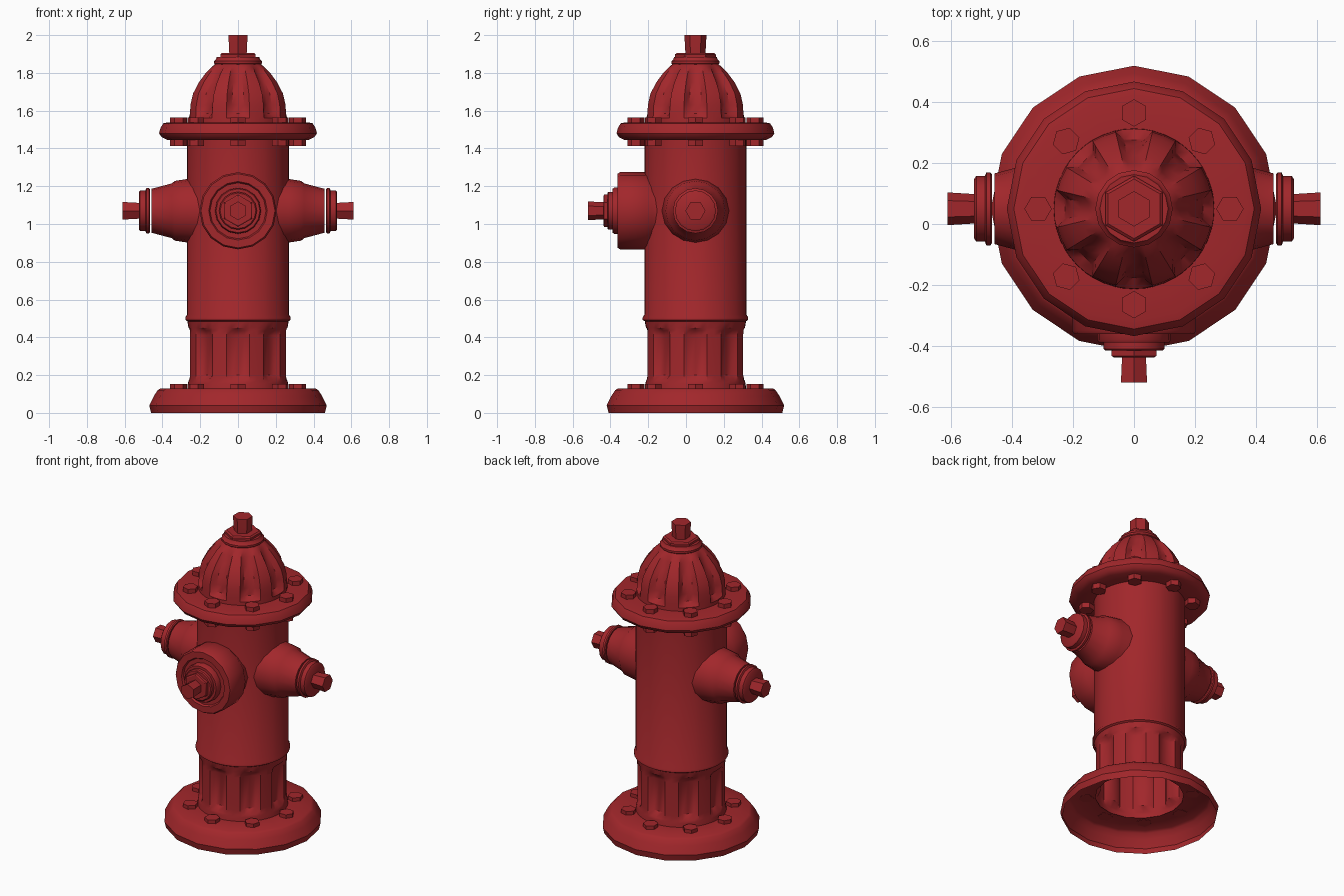
import bpy, bmesh, math
from mathutils import Matrix, Vector

if "Cube" in bpy.data.objects:
    bpy.data.objects.remove(bpy.data.objects["Cube"])

AXIS = Vector((0, 0.05, 0))          # the column axis sits slightly behind the origin
red = bpy.data.materials.new("hydrant red")
red.diffuse_color = (0.36, 0.02, 0.024, 1)
red.use_nodes = True
red.node_tree.nodes["Principled BSDF"].inputs["Base Color"].default_value = red.diffuse_color


def ring_angles(n):
    return [(90 + 360 * i / n, 0) for i in range(n)]


# eight flutes per turn: (angle, share of the flute depth)
FLUTED = [(90 + 45 * k + a, f) for k in range(8)
          for a, f in ((0, 1), (8, 0.85), (13.5, 0), (22.5, 0), (31.5, 0), (37, 0.85))]


def lathe(bm, profile, angles, mat=Matrix(), close=(False, False)):
    """Turn (radius, height[, flute depth]) points about local z."""
    rings = []
    for p in profile:
        r, z, d = (*p, 0)[:3]
        ring = []
        for a, f in angles:
            t = math.radians(a)
            q = r - d * f
            ring.append(bm.verts.new(mat @ Vector((q * math.cos(t), q * math.sin(t), z))))
        rings.append(ring)
    n = len(angles)
    for lo, hi in zip(rings, rings[1:]):
        for i in range(n):
            j = (i + 1) % n
            bm.faces.new((lo[i], lo[j], hi[j], hi[i]))
    if close[0]:
        bm.faces.new(rings[0][::-1])
    if close[1]:
        bm.faces.new(rings[-1])


def finish(bm, name, angle=38):
    me = bpy.data.meshes.new(name)
    bm.to_mesh(me)
    bm.free()
    me.materials.append(red)
    ob = bpy.data.objects.new(name, me)
    ob.location = AXIS
    bpy.context.collection.objects.link(ob)
    bpy.ops.object.select_all(action='DESELECT')
    ob.select_set(True)
    bpy.context.view_layer.objects.active = ob
    bpy.ops.object.shade_smooth_by_angle(angle=math.radians(angle))
    return ob


def turned(name, profile, angles, mat=Matrix(), close=(False, False)):
    bm = bmesh.new()
    lathe(bm, profile, angles, mat, close)
    return finish(bm, name)


R16, HEX = ring_angles(16), ring_angles(6)

# base flange: an open, hollow skirt
turned("base_flange", [(0.46, 0), (0.47, 0.04), (0.445, 0.09), (0.425, 0.12),
                       (0.41, 0.13), (0.262, 0.13)], R16)

# column: fluted foot, bead, plain barrel
turned("column", [(0.268, 0.13), (0.265, 0.155), (0.262, 0.17), (0.26, 0.2, 0.03),
                  (0.26, 0.41, 0.03), (0.261, 0.435, 0.018), (0.262, 0.45),
                  (0.268, 0.485), (0.279, 0.492), (0.279, 0.506), (0.27, 0.52),
                  (0.27, 1.46)], FLUTED)

# bonnet flange
turned("top_flange", [(0.25, 1.445), (0.375, 1.445), (0.405, 1.46), (0.418, 1.48),
                      (0.41, 1.51), (0.395, 1.533), (0.37, 1.538), (0.24, 1.538)], R16)

# fluted dome
turned("dome", [(0.264, 1.53), (0.263, 1.56), (0.261, 1.585, 0.035), (0.259, 1.63, 0.04),
                (0.245, 1.69, 0.04), (0.213, 1.75, 0.038), (0.175, 1.80, 0.026),
                (0.145, 1.83, 0.008), (0.12, 1.848)], FLUTED)

# dome collar, hex washer and nut
turned("dome_collar", [(0.118, 1.84), (0.127, 1.85), (0.127, 1.862), (0.118, 1.87),
                       (0.112, 1.885)], R16, close=(False, True))
turned("dome_washer", [(0.108, 1.88), (0.108, 1.898), (0.098, 1.906)], HEX,
       close=(False, True))
turned("dome_nut", [(0.053, 1.90), (0.058, 1.99), (0.058, 2.0)], HEX, close=(False, True))


# rings of eight hex bolts
def bolts(name, z0, z1):
    bm = bmesh.new()
    for k in range(8):
        m = Matrix.Rotation(k * math.pi / 4, 4, 'Z') @ Matrix.Translation((0, 0.315, 0))
        lathe(bm, [(0.045, z0), (0.045, z1)], HEX, m, (True, True))
    finish(bm, name)


bolts("base_bolts", 0.128, 0.153)
bolts("flange_bolts_upper", 1.53, 1.565)
bolts("flange_bolts_lower", 1.412, 1.45)

# side outlets, with a narrow gap before each cap
for side, s in (("right", 1), ("left", -1)):
    m = Matrix.Translation((0, 0, 1.07)) @ Matrix.Rotation(s * math.pi / 2, 4, 'Y')
    turned(side + "_outlet", [(0.178, 0.2), (0.168, 0.27), (0.158, 0.335), (0.145, 0.35),
                              (0.116, 0.459)], R16, m, (False, True))
    turned(side + "_cap", [(0.114, 0.467), (0.12, 0.472), (0.12, 0.485), (0.108, 0.49),
                           (0.108, 0.518), (0.098, 0.525)], R16, m, (True, True))
    turned(side + "_cap_nut", [(0.048, 0.52), (0.053, 0.60), (0.053, 0.612)], HEX, m,
           (False, True))

# large front outlet with stepped cap
m = Matrix.Translation((0, 0, 1.07)) @ Matrix.Rotation(math.pi / 2, 4, 'X')
turned("front_outlet", [(0.175, 0.17), (0.18, 0.23), (0.204, 0.265), (0.204, 0.4),
                        (0.196, 0.412), (0.155, 0.412), (0.148, 0.4), (0.11, 0.4)],
       R16, m, (False, True))
turned("front_cap", [(0.122, 0.395), (0.122, 0.43), (0.116, 0.44), (0.1, 0.44),
                     (0.1, 0.46), (0.094, 0.466)], R16, m, (False, True))
turned("front_washer", [(0.085, 0.46), (0.085, 0.483), (0.078, 0.488)], HEX, m, (False, True))
turned("front_nut", [(0.045, 0.48), (0.049, 0.56), (0.049, 0.57)], HEX, m, (False, True))
